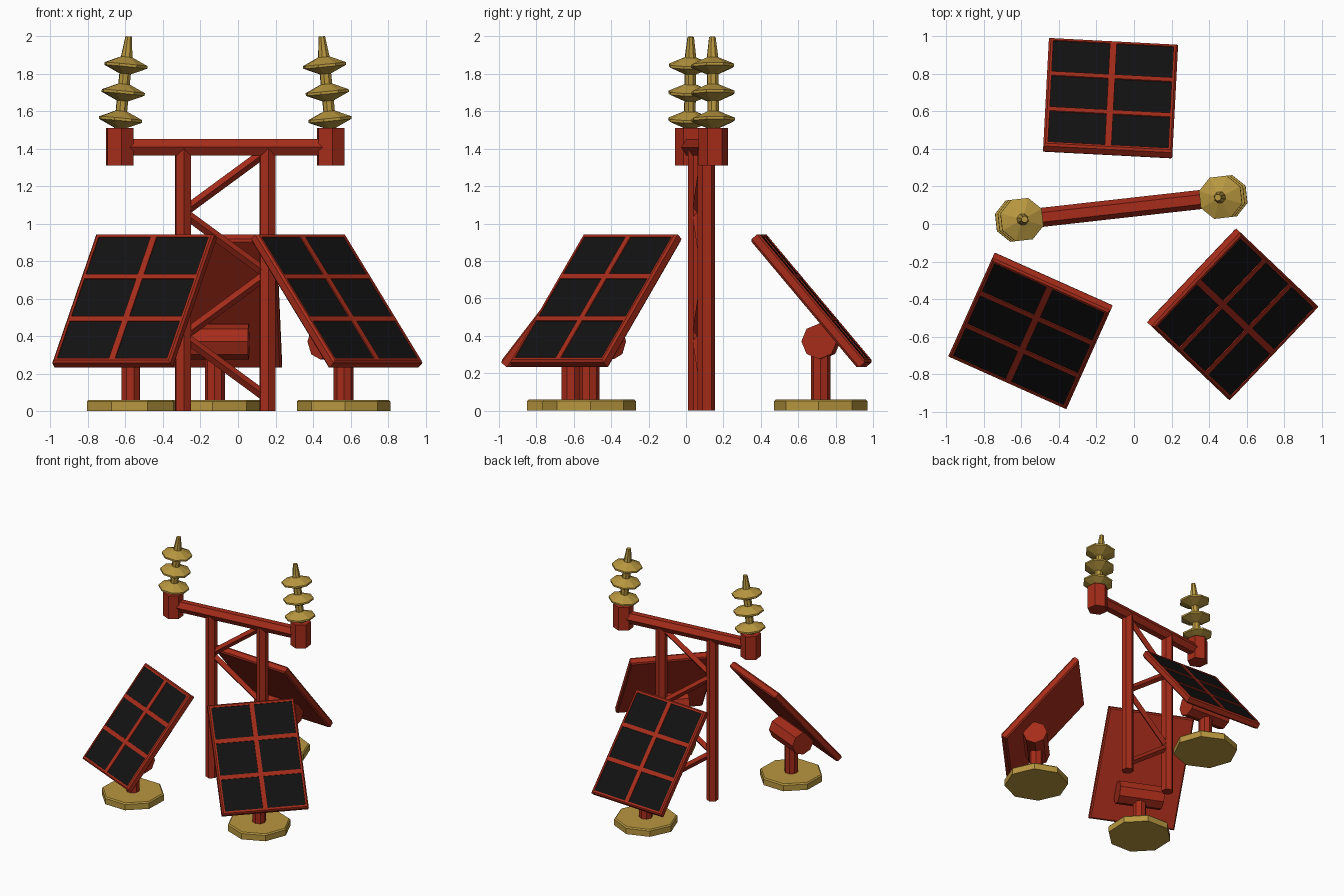
import bpy, bmesh
from math import radians, sin, cos, pi
from mathutils import Vector, Matrix

if "Cube" in bpy.data.objects:
    bpy.data.objects.remove(bpy.data.objects["Cube"])


def material(name, color):
    m = bpy.data.materials.new(name)
    m.diffuse_color = (*color, 1)
    m.use_nodes = True
    m.node_tree.nodes["Principled BSDF"].inputs["Base Color"].default_value = m.diffuse_color
    return m


RED = material("red_paint", (0.38, 0.025, 0.01))
GOLD = material("brass", (0.48, 0.31, 0.05))
BLACK = material("dark_cell", (0.006, 0.006, 0.006))


def finish(name, bm, mats, matrix=Matrix()):
    bmesh.ops.recalc_face_normals(bm, faces=bm.faces)
    me = bpy.data.meshes.new(name)
    bm.to_mesh(me)
    bm.free()
    for m in mats:
        me.materials.append(m)
    ob = bpy.data.objects.new(name, me)
    ob.matrix_world = matrix
    bpy.context.collection.objects.link(ob)
    return ob


def lathe(name, p, axis, profile, sides, mat, turn=0.0):
    """Revolve (radius, height) points about an axis starting at p."""
    z = Vector(axis).normalized()
    x = z.cross(Vector((0, 0, 1)))
    x = x.normalized() if x.length > 1e-3 else Vector((1, 0, 0))
    x = (x - z * x.dot(z)).normalized()
    y = z.cross(x)
    bm = bmesh.new()
    rings = []
    for r, h in profile:
        rings.append([bm.verts.new(Vector(p) + z * h + (x * cos(a) + y * sin(a)) * r)
                      for a in (turn + 2 * pi * i / sides for i in range(sides))])
    for a, b in zip(rings, rings[1:]):
        for i in range(sides):
            j = (i + 1) % sides
            bm.faces.new((a[i], a[j], b[j], b[i]))
    bm.faces.new(rings[0])
    bm.faces.new(rings[-1])
    return finish(name, bm, [mat])


def rod(name, p, q, r, sides, mat, turn=0.0):
    d = Vector(q) - Vector(p)
    return lathe(name, p, d, [(r, 0), (r, d.length)], sides, mat, turn)


def panel(name, matrix):
    """Framed plate with a 2 x 3 grid of recessed dark cells."""
    W, L, T, C = 0.345, 0.4475, 0.03, 0.011
    xs = [-W + C, -0.321, -0.018, 0.018, 0.321, W - C]
    ys = [-L + C, -0.4215, -0.1635, -0.1305, 0.1305, 0.1635, 0.4215]
    ys = [-L + C, -0.4215, -0.1635, -0.1305, 0.1305, 0.1635, 0.4215, L - C]
    bm = bmesh.new()
    v = [[bm.verts.new((x, y, T)) for x in xs] for y in ys]
    cells = []
    for j in range(len(ys) - 1):
        for i in range(len(xs) - 1):
            f = bm.faces.new((v[j][i], v[j][i + 1], v[j + 1][i + 1], v[j + 1][i]))
            if i % 2 and j % 2:
                cells.append(f)
    rim = [e for e in bm.edges if e.is_boundary]
    # chamfered outer edge, stepping down to the back
    for grow, z in ((C, T - C), (0, -T + C), (-C, -T)):
        new = bmesh.ops.extrude_edge_only(bm, edges=rim)["geom"]
        for w in (g for g in new if isinstance(g, bmesh.types.BMVert)):
            if abs(abs(w.co.x) - max(abs(u.co.x) for u in new if isinstance(u, bmesh.types.BMVert))) < 1e-5:
                w.tag = True
        for w in (g for g in new if isinstance(g, bmesh.types.BMVert)):
            sx = (w.co.x > 0) - (w.co.x < 0) if w.tag else 0
            on_y = abs(w.co.y) > 0.4275
            sy = ((w.co.y > 0) - (w.co.y < 0)) if on_y else 0
            w.co.x += sx * grow
            w.co.y += sy * grow
            w.co.z = z
            w.tag = False
        rim = [g for g in new if isinstance(g, bmesh.types.BMEdge)]
    bmesh.ops.holes_fill(bm, edges=rim, sides=0)
    for f in bmesh.ops.inset_individual(bm, faces=cells, thickness=0.0005, depth=-0.006)["faces"]:
        f.material_index = 0
    for f in cells:
        f.material_index = 1
    return finish(name, bm, [RED, BLACK], matrix)


# solar trackers: panel centre and heading
for label, cx, cy, deg in (("back", -0.125, 0.671, 177),
                           ("left", -0.552, -0.57, -24.1),
                           ("right", 0.527, -0.482, 46.5)):
    a = radians(deg)
    down = Vector((sin(a), -cos(a), 0))
    side = Vector((cos(a), sin(a), 0))
    foot = Vector((cx, cy, 0)) + down * 0.05
    lathe(label + "_base", foot, (0, 0, 1),
          [(0.25, 0), (0.25, 0.05), (0.24, 0.06)], 8, GOLD, a)
    rod(label + "_post", foot + Vector((0, 0, 0.04)), foot + Vector((0, 0, 0.38)), 0.053, 8, RED, a)
    hub = foot + Vector((0, 0, 0.37))
    rod(label + "_tilt_motor", hub - side * 0.18, hub + side * 0.18, 0.095, 8, RED)
    panel(label + "_solar_panel", Matrix.Translation((cx, cy, 0.587))
          @ Matrix.Rotation(a, 4, 'Z') @ Matrix.Rotation(radians(50), 4, 'X'))

# pylon, laid out along its crossbar
TURN = radians(6.4)
along = Vector((cos(TURN), sin(TURN), 0))


def at(u, z):
    return Vector((-0.068, 0.083, z)) + along * u


ARM, LEG = 0.566, 0.226
rod("crossbar", at(-ARM, 1.407), at(ARM, 1.407), 0.051, 6, RED)
for s, label in ((-1, "left"), (1, "right")):
    rod(label + "_leg", at(s * LEG, 0), at(s * LEG, 1.4), 0.047, 6, RED, TURN + pi / 2)
    rod(label + "_arm_cap", at(s * ARM, 1.31), at(s * ARM, 1.51), 0.08, 6, RED, TURN + pi / 2)
    # insulator stack leaning inward
    prof = [(0.032, -0.03)]
    for d in (0.045, 0.19, 0.335):
        prof += [(0.032, d - 0.045), (0.12, d - 0.007), (0.12, d + 0.007), (0.032, d + 0.045)]
    prof.append((0.018, 0.49))
    lean = Vector((0, 0, 1)) - along * s * 0.098
    lathe(label + "_insulator", at(s * ARM, 1.51), lean, prof, 8, GOLD, pi / 8)

# zigzag braces
nodes = [at(LEG * (1 if i % 2 == 0 else -1), 1.39 - 0.33 * i) for i in range(5)]
for i, (p, q) in enumerate(zip(nodes, nodes[1:])):
    rod("brace_%d" % (i + 1), p, q, 0.027, 4, RED)
